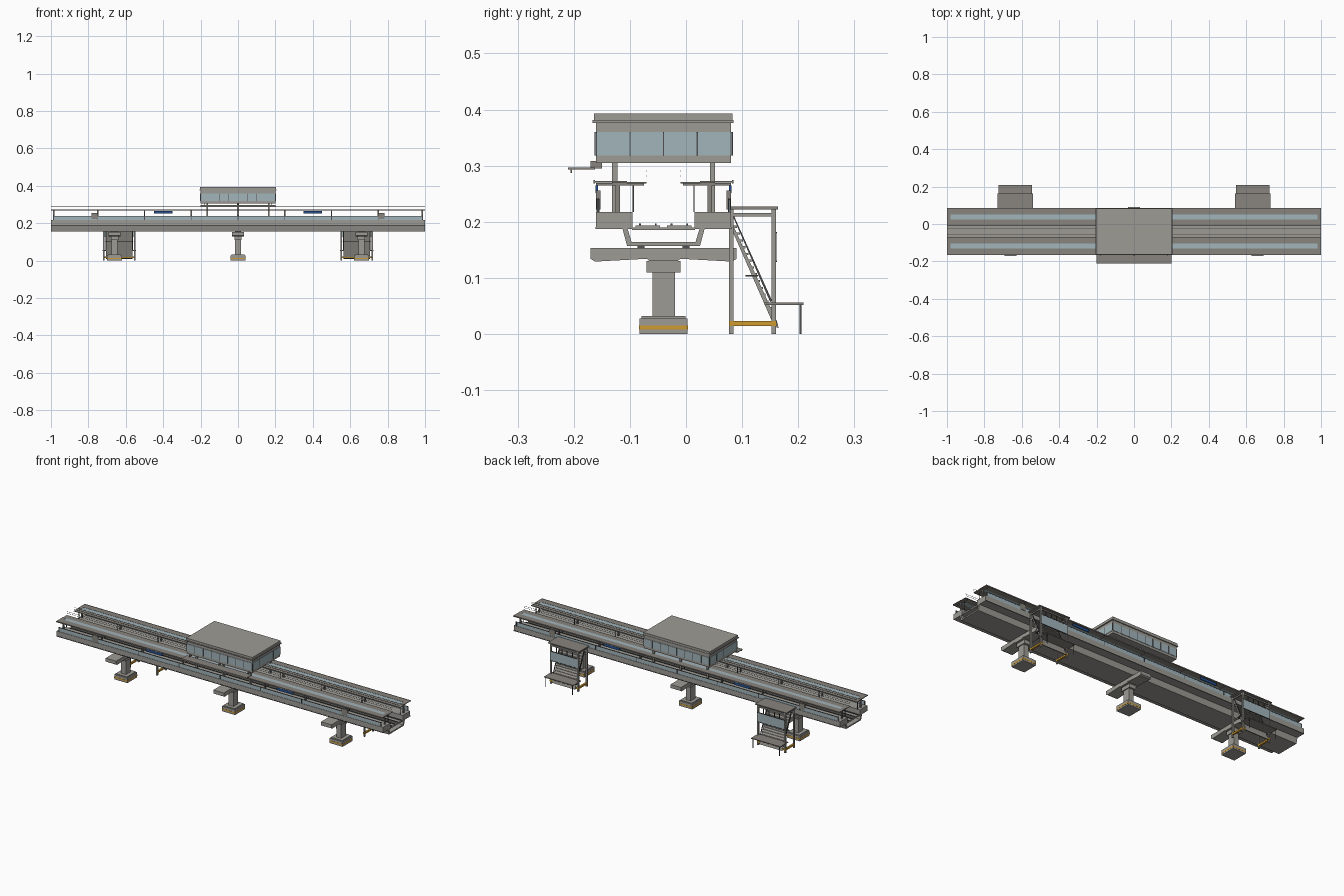
import bpy, bmesh

if "Cube" in bpy.data.objects:
    bpy.data.objects.remove(bpy.data.objects["Cube"])

C = -0.04  # y of the viaduct centre line


def material(name, rgb, a=1.0):
    m = bpy.data.materials.new(name)
    m.diffuse_color = (*rgb, a)
    m.use_nodes = True
    m.node_tree.nodes["Principled BSDF"].inputs["Base Color"].default_value = m.diffuse_color
    return m


GLASS = material("glass", (0.36, 0.46, 0.50))
YELLOW = material("safety_yellow", (0.62, 0.33, 0.03))
BLUE = material("sign_blue", (0.02, 0.08, 0.28))
DARK = material("dark_metal", (0.08, 0.08, 0.08))
CONCRETE = material("concrete", (0.34, 0.33, 0.30))
ROOF = material("roof_metal", (0.25, 0.235, 0.21))


def finish(name, bm, mat):
    bmesh.ops.recalc_face_normals(bm, faces=bm.faces)
    me = bpy.data.meshes.new(name)
    bm.to_mesh(me)
    bm.free()
    ob = bpy.data.objects.new(name, me)
    bpy.context.collection.objects.link(ob)
    if mat:
        me.materials.append(mat)
    return ob


def boxes(name, items, mat=CONCRETE):
    """One object from boxes given as x0, x1, y0, y1, z0, z1."""
    bm = bmesh.new()
    for x0, x1, y0, y1, z0, z1 in items:
        vs = bmesh.ops.create_cube(bm, size=1)["verts"]
        for v in vs:
            v.co = (x0 + (v.co.x + .5) * (x1 - x0), y0 + (v.co.y + .5) * (y1 - y0),
                    z0 + (v.co.z + .5) * (z1 - z0))
    return finish(name, bm, mat)


def prism(name, profile, x0, x1, mat=CONCRETE):
    """Extrude a (y, z) profile along x."""
    bm = bmesh.new()
    f = bm.faces.new([bm.verts.new((x0, y, z)) for y, z in profile])
    r = bmesh.ops.extrude_face_region(bm, geom=[f])
    bmesh.ops.translate(bm, vec=(x1 - x0, 0, 0),
                        verts=[v for v in r["geom"] if isinstance(v, bmesh.types.BMVert)])
    return finish(name, bm, mat)


def both(items):
    """Repeat boxes mirrored across the centre line."""
    return items + [(a, b, 2 * C - d, 2 * C - c, e, f) for a, b, c, d, e, f in items]


def mid(x, y, w, d, z0, z1):
    return (x - w / 2, x + w / 2, y - d / 2, y + d / 2, z0, z1)


# Piers
for px in (-0.66, 0, 0.66):
    boxes("pier_footing", [mid(px, C, .08, .086, 0, .028), mid(px, C, .07, .078, .028, .032)])
    boxes("footing_band", [mid(px, C, .0815, .0875, .008, .015)], YELLOW)
    boxes("pier_column", [mid(px, C, .03, .04, .032, .112), mid(px, C, .04, .06, .11, .13)])
    prism("pier_crosshead", [(-.17, .153), (-.17, .134), (-.162, .129), (-.07, .134), (-.065, .13),
                             (-.015, .13), (-.01, .134), (.082, .129), (.09, .134), (.09, .153)],
          px - .032, px + .032)
    boxes("bearings", both([mid(px, C - .04, .03, .012, .153, .158)]), DARK)

# Hollow girder with flared webs
prism("girder", [(-.113, .187), (-.105, .157), (.025, .157), (.033, .187), (.024, .187),
                 (.017, .164), (-.097, .164), (-.104, .187)], -1, 1)
boxes("track_slab", [(-1, 1, -.096, .016, .185, .190), (-1, 1, -.09, -.046, .19, .193),
                     (-1, 1, -.034, .01, .19, .193)])
boxes("rails", [(-1, 1, y - .0015, y + .0015, .193, .197) for y in (-.082, -.054, -.026, .002)], DARK)

# Platforms
boxes("platforms", both([(-1, 1, -.16, -.095, .187, .217)]))
boxes("platform_edge_line", both([(-1, 1, -.161, -.16, .187, .191)]), DARK)
boxes("platform_glass_rail", both([(-.99, .99, -.158, -.156, .217, .238)]), GLASS)
posts = [i * .25 for i in range(-3, 4)] + [-.985, .985]
boxes("rail_posts", both([mid(x, -.157, .004, .005, .217, .241) for x in posts]), DARK)
boxes("rail_cap", both([(-.99, .99, -.159, -.155, .238, .240)]), DARK)

# Platform canopies with skylights
boxes("canopy_roof", both([(-1, 1, -.163, -.130, .270, .273), (-1, 1, -.106, -.07, .268, .271),
                           (-1, 1, -.165, -.162, .268, .274)]), ROOF)
boxes("canopy_ends", both([(s * .99 - .01, s * .99 + .01, -.131, -.105, .269, .273) for s in (-1, 1)]), ROOF)
boxes("canopy_skylight", both([(-.98, .98, -.131, -.105, .270, .272)]), GLASS)
boxes("canopy_posts", both([mid(x, -.122, .006, .008, .217, .270) for x in posts]), ROOF)
boxes("canopy_arms", both([(x - .002, x + .002, -.16, -.075, .265, .269) for x in posts]), ROOF)
boxes("platform_edge_poles", both([mid(x, -.094, .003, .002, .217, .269) for x in posts]), DARK)

# Signs, cabinets and overhead wires
boxes("blue_signs", both([mid(x, -.159, .1, .004, .251, .265) for x in (-.4, .4)]), BLUE)
boxes("platform_cabinets", both([mid(x, -.156, .035, .008, .222, .256) for x in (-.765, .765)]), ROOF)
boxes("overhead_wires", both([(-1, 1, -.0705, -.0695, z, z + .001) for z in (.281, .290)]), DARK)

# Concourse
boxes("concourse_legs", both([mid(x, -.127, .009, .009, .217, .306) for x in (-.165, 0, .165)]))
boxes("concourse_floor", [(-.2, .2, -.16, .08, .305, .318)])
boxes("concourse_glass", [(-.201, .201, -.162, -.159, .318, .36), (-.201, .201, .079, .082, .318, .36),
                          (-.202, -.199, -.16, .08, .318, .36), (.199, .202, -.16, .08, .318, .36)], GLASS)
mull = both([mid(-.2 + i * .05, -.1625, .002, .002, .318, .36) for i in range(9)])
mull += [mid(s * .2025, -.16 + i * .06, .002, .002, .318, .36) for s in (-1, 1) for i in range(5)]
boxes("concourse_mullions", mull, DARK)
boxes("concourse_roof", [(-.2, .2, -.16, .08, .36, .376), (-.207, .207, -.167, .085, .376, .381),
                         (-.203, .203, -.164, .083, .381, .393)])
boxes("front_awning", [(-.2, .2, -.21, -.162, .293, .297), (-.2, .2, -.206, -.203, .287, .293)], ROOF)
boxes("awning_brackets", [mid(x, -.16, .004, .02, .295, .308) for x in (-.18, 0, .18)], ROOF)

# Stair entrances on the back
for s in (-1, 1):
    cx = s * .635
    a, b = cx - .083, cx + .083
    boxes("entrance_frame", [mid(x, y, .008, .008, 0, .223) for x in (a, b) for y in (.081, .156)]
          + [(x - .003, x + .003, .08, .16, .209, .216) for x in (a, b)]
          + [(a, b, .153, .159, .209, .216)])
    boxes("entrance_roof", [(cx - .096, cx + .096, .074, .164, .222, .227)], ROOF)
    boxes("entrance_base", [(x - .005, x + .005, .077, .161, .014, .023) for x in (a, b)]
          + [(a, b, .155, .161, .014, .023)], YELLOW)
    boxes("entrance_glass", [(a, b, .158, .161, .13, .18)], GLASS)
    boxes("entrance_mullions", [mid(cx + k * .033, .157, .003, .004, .18, .212) for k in (-1.5, -.5, .5, 1.5)]
          + [(a, b, .157, .162, z, z + .003) for z in (.128, .179)], DARK)
    # steep flight with treads and handrails
    prism("stair_flight", [(.083, .196), (.083, .183), (.157, .014), (.165, .01), (.163, .02)],
          cx - .07, cx + .07)
    boxes("stair_treads", [mid(cx, .087 + i * .0051, .14, .008, .189 - i * .0121, .193 - i * .0121)
                           for i in range(15)])
    for x in (cx - .072, cx + .072):
        prism("stair_handrail", [(.083, .216), (.083, .211), (.15, .057), (.153, .06)], x - .002, x + .002, DARK)
    boxes("stair_landing", [(cx - .075, cx + .075, .106, .128, .102, .105)], DARK)
    boxes("door_awning", [(cx - .09, cx + .09, .14, .209, .052, .056)], ROOF)
    boxes("awning_posts", [mid(x, .204, .003, .003, 0, .052) for x in (cx - .082, cx + .082)], DARK)
